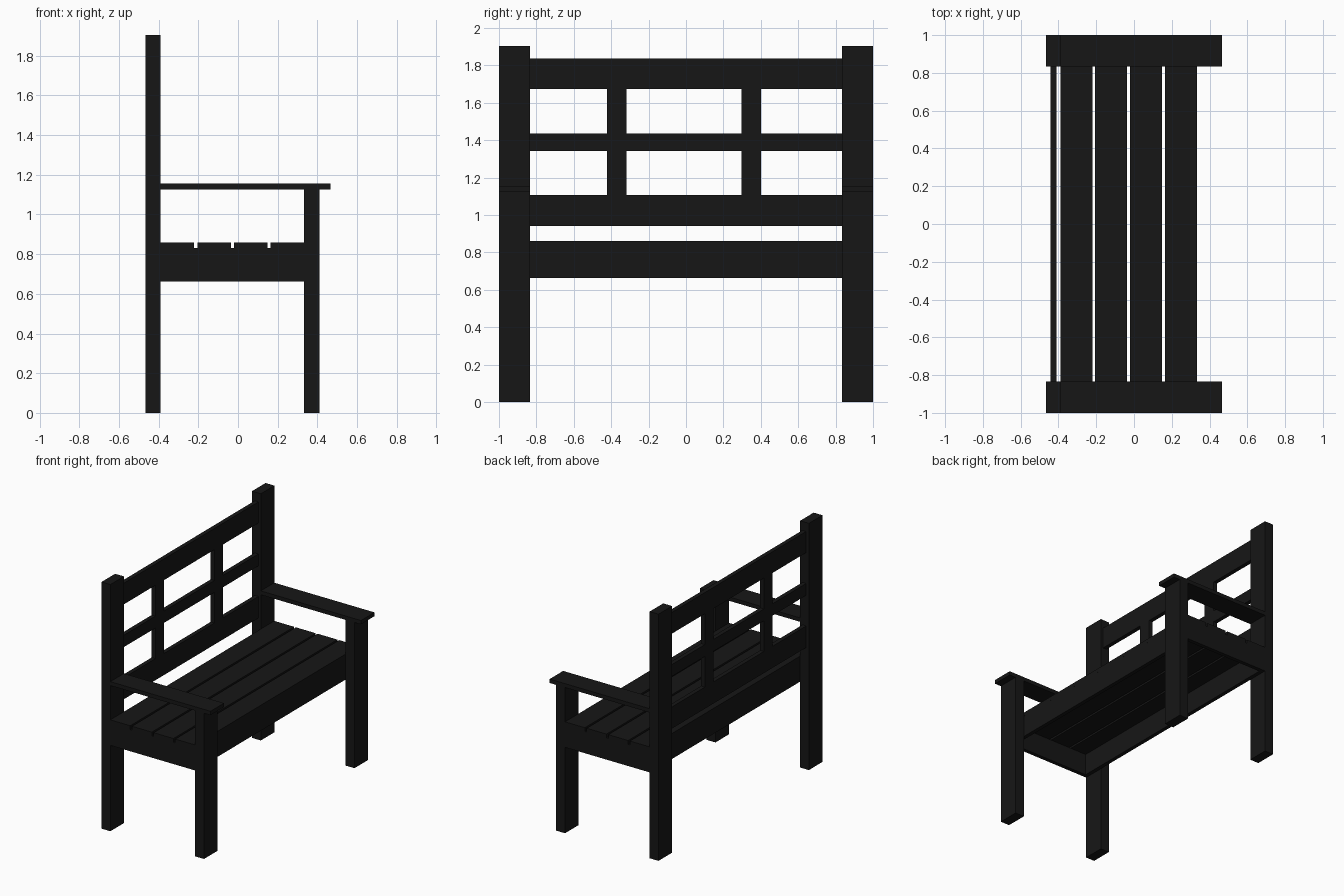
import bpy
import bmesh

if "Cube" in bpy.data.objects:
    bpy.data.objects.remove(bpy.data.objects["Cube"])

paint = bpy.data.materials.new("black_paint")
paint.diffuse_color = (0.008, 0.008, 0.008, 1)
paint.use_nodes = True
paint.node_tree.nodes["Principled BSDF"].inputs["Base Color"].default_value = paint.diffuse_color


def box(name, x, y, z):
    """Box from (min, max) ranges on each axis."""
    bm = bmesh.new()
    bmesh.ops.create_cube(bm, size=1)
    for v in bm.verts:
        v.co = [r[0] if c < 0 else r[1] for c, r in zip(v.co, (x, y, z))]
    mesh = bpy.data.meshes.new(name)
    bm.to_mesh(mesh)
    bm.free()
    mesh.materials.append(paint)
    obj = bpy.data.objects.new(name, mesh)
    bpy.context.collection.objects.link(obj)
    return obj


def pair(name, x, y, z):
    """Box mirrored to both ends of the bench."""
    box(name + "_near", x, (-y[1], -y[0]), z)
    box(name + "_far", x, y, z)


END, INNER = 1.0, 0.835
BACK, FRONT = -0.39, 0.333   # seat frame depth
T = 0.03                     # board thickness

# Posts, legs and armrests
pair("back_post", (-0.465, BACK), (INNER, END), (0, 1.905))
pair("front_leg", (FRONT, 0.41), (INNER, END), (0, 1.125))
pair("armrest", (BACK, 0.465), (INNER, END), (1.125, 1.155))

# Seat frame
pair("side_apron", (BACK, FRONT), (END - T, END), (0.663, 0.83))
box("front_apron", (FRONT - T, FRONT), (-END + T, END - T), (0.663, 0.83))
box("back_apron", (BACK, BACK + T), (-END + T, END - T), (0.663, 0.83))

# Seat slats
slat, gap = 0.169, 0.0157
for i in range(4):
    x0 = BACK + i * (slat + gap)
    box(f"seat_slat_{i + 1}", (x0, x0 + slat), (-END, END), (0.83, 0.86))

# Backrest rails and uprights
bx = (-0.442, -0.41)
for name, z in (("lower", (0.94, 1.107)), ("middle", (1.343, 1.435)), ("top", (1.673, 1.837))):
    box(name + "_back_rail", bx, (-INNER, INNER), z)
for i, y0 in enumerate((-0.423, 0.298)):
    for part, z in (("lower", (1.107, 1.343)), ("upper", (1.435, 1.673))):
        box(f"{part}_back_upright_{i + 1}", bx, (y0, y0 + 0.104), z)
